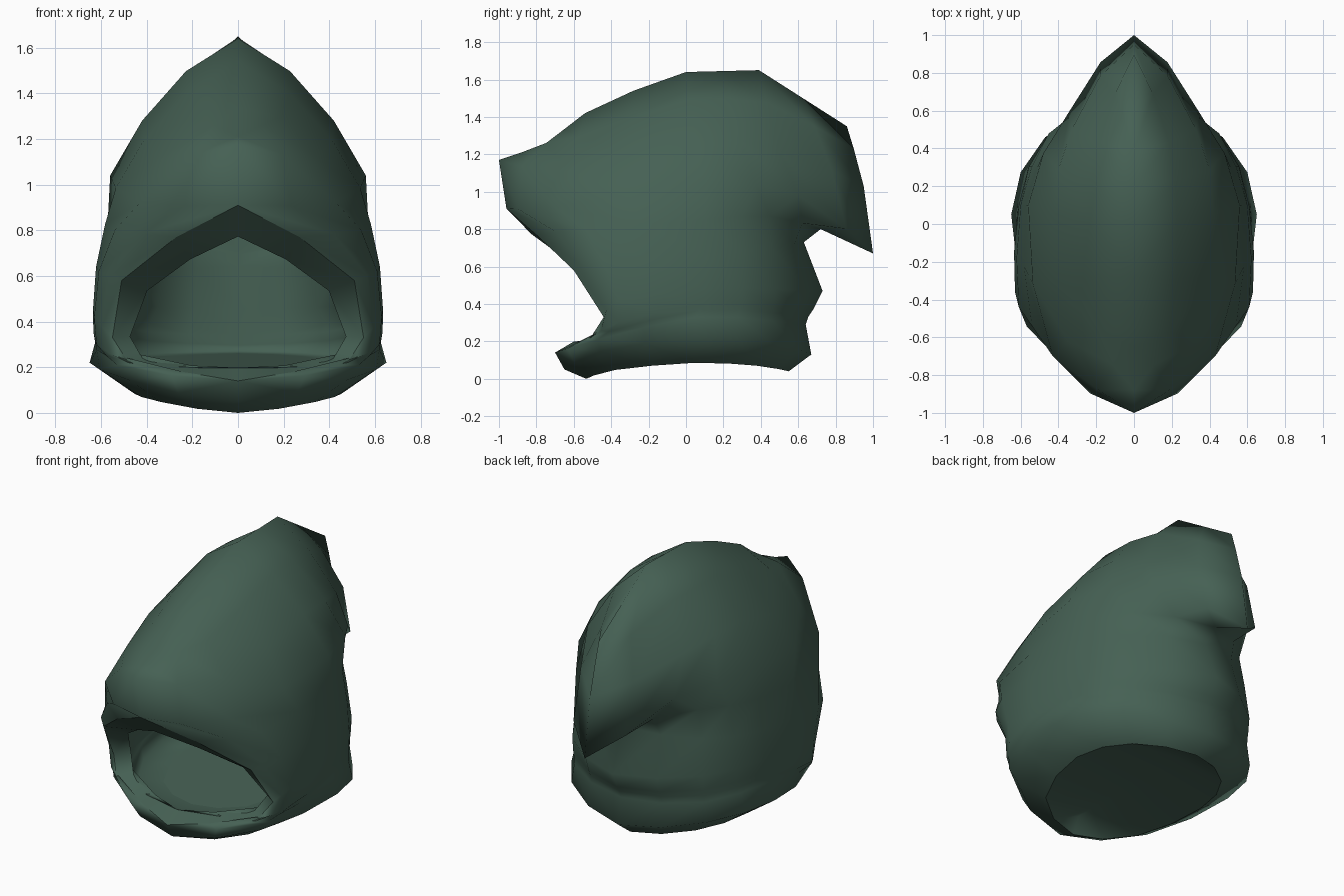
import bpy, bmesh
from mathutils import Vector

if "Cube" in bpy.data.objects:
    bpy.data.objects.remove(bpy.data.objects["Cube"])

# Half-rows running from the back centre, round the side, to the front (or the face opening)
KEYS = [
    [(0, .67, .13), (.47, .46, .19), (.65, .05, .22), (.48, -.46, .145), (0, -.65, .05)],   # collar bulge
    [(0, .64, .29), (.45, .46, .31), (.62, .05, .33), (.53, -.47, .21), (0, -.70, .14)],    # chin rim
    [(0, .68, .37), (.45, .47, .39), (.61, .10, .40), (.62, -.36, .30), (.48, -.51, .22)],
    [(0, .73, .47), (.45, .48, .48), (.61, .10, .48), (.63, -.36, .42), (.55, -.44, .33)],
    [(0, .63, .73), (.43, .46, .70), (.60, .10, .66), (.61, -.44, .62), (.51, -.60, .58)],
    [(0, .72, .80), (.40, .45, .87), (.57, .10, .85), (.54, -.54, .80), (.27, -.80, .77)],  # under the tail
    [(0, 1.0, .67), (.34, .60, .98), (.56, .10, 1.04), (.43, -.70, .92), (0, -.96, .91)],   # tail tip
    [(0, .95, 1.03), (.33, .50, 1.22), (.42, .05, 1.28), (.35, -.62, 1.11), (0, -1.0, 1.17)],  # brim tip
]
CROWN = [(0, .86, 1.35), (0, .39, 1.65), (0, 0, 1.64), (0, -.54, 1.42), (0, -.76, 1.25)]


def flip(p):
    return Vector((-p.x, p.y, p.z))


def between(a, b, c, d):
    """Smooth midpoint of b and c."""
    return (b + c) * .5625 - (a + d) * .0625


def smooth_row(keys):
    p = [Vector(k) for k in keys]
    last = flip(p[-2]) if p[-1].x == 0 else p[-1] * 2 - p[-2]
    q = [flip(p[1])] + p + [last]
    row = []
    for i in range(1, len(p)):
        row += [q[i], between(*q[i - 1:i + 3])]
    return row + [p[-1]]


rows = [smooth_row(k) for k in KEYS]
crown = smooth_row(CROWN)
for j in (1, 3, 7):                      # straight stretches of the crown outline
    crown[j] = (crown[j - 1] + crown[j + 1]) / 2
# collar edge turned under, its arched underside, and in-between rows at the chin and crown
neck = [Vector((p.x * .7, p.y * .82, p.z * .5 - .025)) for p in rows[0]]
under = [Vector((0, p.y, .10)) for p in neck]
under[0], under[-1] = neck[0], neck[-1]
chin = [between(*c) for c in zip(rows[0], rows[1], rows[2], rows[3])]
dome = [between(g, h, j, flip(h)) for g, h, j in zip(rows[6], rows[7], crown)]
dome[-1] = (rows[7][-1] + crown[-1]) / 2
outer = [neck, rows[0], rows[1], chin] + rows[2:] + [dome, crown]

# Lining: the shell shrunk towards the middle, kept clear of the tail and above a sloping floor
inner, previous = [], None
for row in outer:
    line = []
    for j, p in enumerate(row):
        y = min(p.y * .86, .5)
        low = previous[j].z + .01 if previous else .165 + .09 * (y + .6)
        wide, tall = (.86, .95) if p.z < .42 else (.78, .72)
        line.append(Vector((p.x * wide, y, max(.42 + (p.z - .42) * tall, low))))
    inner.append(line)
    previous = line

bm = bmesh.new()


def skin(grid):
    """Quads over a grid of points."""
    v = [[bm.verts.new(p) for p in r] for r in grid]
    for a, b in zip(v, v[1:]):
        for j in range(len(a) - 1):
            bm.faces.new((a[j], a[j + 1], b[j + 1], b[j]))
    return v


def sharpen(verts):
    for a, b in zip(verts, verts[1:]):
        bm.edges.get((a, b)).smooth = False


shell, lining = skin([under] + outer)[1:], skin(inner)
bm.faces.new(lining[0])                  # floor inside the hood
# Rim of the face opening
for r in range(2, 8):
    bm.faces.new((shell[r][-1], shell[r + 1][-1], lining[r + 1][-1], lining[r][-1]))
sharpen(shell[0])
sharpen(lining[0])
for side in (shell, lining):
    sharpen([side[r][-1] for r in range(2, 9)])

# Mirror to the other side
for v in bm.verts:
    if abs(v.co.x) < 1e-4:
        v.co.x = 0
copy = bmesh.ops.duplicate(bm, geom=bm.verts[:] + bm.edges[:] + bm.faces[:])["geom"]
for g in copy:
    if isinstance(g, bmesh.types.BMVert):
        g.co.x = -g.co.x
bmesh.ops.remove_doubles(bm, verts=bm.verts[:], dist=.0005)
bmesh.ops.recalc_face_normals(bm, faces=bm.faces[:])
for f in bm.faces:
    f.smooth = True

mesh = bpy.data.meshes.new("hood")
bm.to_mesh(mesh)
bm.free()
hood = bpy.data.objects.new("hood", mesh)
bpy.context.collection.objects.link(hood)

cloth = bpy.data.materials.new("dark green cloth")
cloth.diffuse_color = (.060, .118, .088, 1)
cloth.use_nodes = True
cloth.node_tree.nodes["Principled BSDF"].inputs["Base Color"].default_value = cloth.diffuse_color
mesh.materials.append(cloth)
